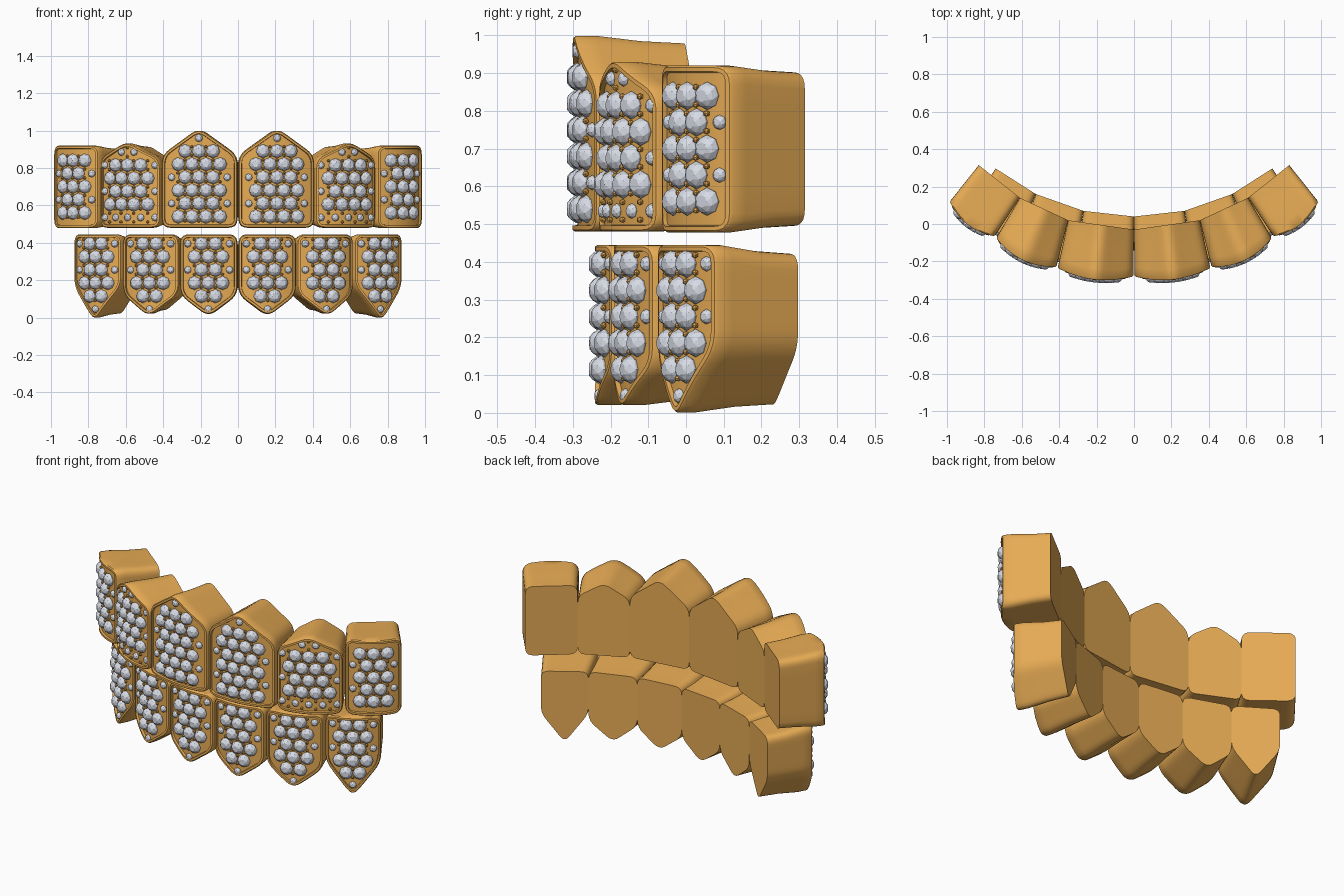
import bpy, bmesh, math
from mathutils import Vector, Matrix

if "Cube" in bpy.data.objects:
    bpy.data.objects.remove(bpy.data.objects["Cube"])


def material(name, col):
    m = bpy.data.materials.new(name)
    m.diffuse_color = (*col, 1)
    m.use_nodes = True
    m.node_tree.nodes["Principled BSDF"].inputs["Base Color"].default_value = m.diffuse_color
    return m


GOLD = material("gold", (0.80, 0.41, 0.09))
STONE = material("stone", (0.68, 0.71, 0.78))


def finish(bm, name, mat, smooth):
    bmesh.ops.recalc_face_normals(bm, faces=bm.faces)
    me = bpy.data.meshes.new(name)
    bm.to_mesh(me)
    bm.free()
    me.materials.append(mat)
    if smooth:
        me.shade_smooth()
        me.set_sharp_from_angle(angle=math.radians(35))
    ob = bpy.data.objects.new(name, me)
    bpy.context.collection.objects.link(ob)


def rounded(points, cut=0.05, arc=5, seg=6):
    """Convex polygon with rounded corners and subdivided straight sides."""
    pts = [Vector(p) for p in points]
    out = []
    for i, p in enumerate(pts):
        nxt, prv = pts[(i + 1) % len(pts)], pts[i - 1]
        a = p + (prv - p).normalized() * cut
        b = p + (nxt - p).normalized() * cut
        for k in range(arc + 1):
            t = k / arc
            out.append(a * (1 - t) ** 2 + p * 2 * t * (1 - t) + b * t * t)
        c = nxt + (p - nxt).normalized() * cut
        out += [b.lerp(c, k / seg) for k in range(1, seg)]
    return out


def inset(o, d):
    res = []
    for i, p in enumerate(o):
        t = (o[(i + 1) % len(o)] - o[i - 1]).normalized()
        res.append(p + Vector((-t.y, t.x)) * d)
    return res


def edge_distance(poly, p):
    best = 9
    for i, a in enumerate(poly):
        e = (Vector(poly[(i + 1) % len(poly)]) - Vector(a)).normalized()
        q = p - Vector(a)
        best = min(best, e.x * q.y - e.y * q.x)
    return best


def add_gem(bm, m, r):
    # faceted crown: girdle, two upper rings and a flat table
    rings = []
    for rad, h, turn in ((0.93, -0.2, 0), (1, 0.12, 0), (0.8, 0.5, 0.5), (0.45, 0.76, 0)):
        rings.append([bm.verts.new(m @ Vector((
            r * rad * math.cos((k + turn) * math.pi / 4),
            r * rad * math.sin((k + turn) * math.pi / 4), r * h))) for k in range(8)])
    a, b, c, d = rings
    for k in range(8):
        j = (k + 1) % 8
        bm.faces.new((a[k], a[j], b[j], b[k]))
        bm.faces.new((b[k], b[j], c[k]))
        bm.faces.new((c[k], b[j], c[j]))
        bm.faces.new((c[k], c[j], d[j]))
        bm.faces.new((c[k], d[j], d[k]))
    bm.faces.new(d)
    bm.faces.new(a[::-1])


def tooth(name, F0, F1, B0, B1, poly, bulge, zscale, row0, first_odd, margin):
    F0, F1, B0, B1 = (Vector((*p, 0)) for p in (F0, F1, B0, B1))
    hw = max(p[0] for p in poly)
    zs = [p[1] for p in poly]
    zm = (min(zs) + max(zs)) / 2
    along = (F1 - F0).normalized()
    n = Vector((along.y, -along.x, 0))
    depth = 0.013

    def place(u, z, t=0, off=0):
        a = (u / hw + 1) / 2
        p = F0.lerp(F1, a).lerp(B0.lerp(B1, a), t)
        p += n * (bulge * (1 - t) * (1 - (u / hw) ** 2) + off)
        p.z = z
        return p

    # gold cap: back, walls, raised rim, recessed curved panel
    bm = bmesh.new()
    o = rounded(poly)
    rim, panel = inset(o, 0.016), inset(o, 0.018)
    edge = inset(o, 0.005)
    loops = [
        [place(p.x, zm + (p.y - zm) * zscale, 1) for p in o],
        [place(p.x, zm + (p.y - zm) * (0.3 + 0.7 * zscale), 0.6) for p in o],
        [place(p.x, p.y, 0.2) for p in o],
        [place(p.x, p.y, 0.025) for p in o],
        [place(p.x, p.y) for p in edge],
        [place(p.x, p.y) for p in rim],
    ]
    for s in (1, 0.8, 0.6, 0.4, 0.2):
        loops.append([place(p.x * s, zm + (p.y - zm) * s, 0, -depth) for p in panel])
    rings = [[bm.verts.new(p) for p in lp] for lp in loops]
    N = len(o)
    for a, b in zip(rings, rings[1:]):
        for i in range(N):
            j = (i + 1) % N
            bm.faces.new((a[i], a[j], b[j], b[i]))
    bm.faces.new(rings[0][::-1])
    mid = bm.verts.new(place(0, zm, 0, -depth))
    for i in range(N):
        bm.faces.new((rings[-1][i], rings[-1][(i + 1) % N], mid))
    finish(bm, name + "_cap", GOLD, True)

    def frame(u, z):
        slope = -2 * bulge * u / hw ** 2
        x = (along + n * slope).normalized()
        w = Vector((x.y, -x.x, 0))
        m = Matrix((x, Vector((0, 0, 1)), w)).transposed().to_4x4()
        m.translation = place(u, z, 0, -depth)
        return m

    # honeycomb of stones, with small ones where the big ones do not fit
    gems, beads = bmesh.new(), bmesh.new()
    pitch, step = 0.075, 0.07
    for row in range(8):
        z = row0 + row * step
        odd = (row % 2 == 0) == first_odd
        us = [k * pitch + (0 if odd else pitch / 2) for k in range(-4, 4)]
        got = []
        for u in us:
            d = edge_distance(poly, Vector((u, z)))
            r = 0.037 if d >= 0.037 + margin else 0.02 if d >= 0.0305 else 0
            if r:
                got.append((u, r))
        if not got and edge_distance(poly, Vector((0, z))) > 0.03:
            got = [(0, 0.021)]
        for u, r in got:
            add_gem(gems, frame(u, z), r)
        # gold beads between neighbouring stones
        for (u, _), (v, _) in zip(got, got[1:]):
            for dz in (-step / 3, step / 3):
                m = frame((u + v) / 2, z + dz) @ Matrix.Translation((0, 0, 0.006))
                bmesh.ops.create_icosphere(beads, subdivisions=1, radius=0.009, matrix=m)
    finish(gems, name + "_stones", STONE, False)
    finish(beads, name + "_beads", GOLD, True)


def upper(hw, base, shoulder, apex):
    return [(-hw, base), (hw, base), (hw, shoulder), (0, apex), (-hw, shoulder)]


def lower(hw, shoulder, apex):
    return [(-hw, 0.445), (-hw, shoulder), (0, apex), (hw, shoulder), (hw, 0.445)]


# name, front points, back points, outline, bulge, back scale, first row, odd row first, margin
TEETH = [
    ("upper_centre", (0.003, -0.28), (0.408, -0.235), (0, -0.03), (0.352, 0.02),
     upper(0.205, 0.48, 0.87, 1.014), 0.04, 0.92, 0.54, False, 0.02),
    ("upper_middle", (0.415, -0.23), (0.737, -0.075), (0.352, 0.02), (0.61, 0.14),
     upper(0.181, 0.48, 0.85, 0.942), 0.045, 0.92, 0.535, True, 0.02),
    ("upper_outer", (0.745, -0.065), (0.985, 0.12), (0.61, 0.14), (0.83, 0.315),
     [(-0.155, 0.478), (0.155, 0.478), (0.155, 0.92), (-0.155, 0.92)],
     0.04, 0.92, 0.56, True, 0.02),
    ("lower_centre", (0.003, -0.225), (0.31, -0.195), (0, 0.04), (0.27, 0.07),
     lower(0.155, 0.12, 0.005), 0.03, 0.9, 0.045, True, 0.012),
    ("lower_middle", (0.316, -0.19), (0.615, -0.085), (0.27, 0.07), (0.525, 0.16),
     lower(0.158, 0.125, 0.005), 0.035, 0.9, 0.045, True, 0.012),
    ("lower_outer", (0.622, -0.075), (0.878, 0.08), (0.525, 0.16), (0.74, 0.297),
     [(-0.155, 0.445), (-0.155, 0.17), (0, -0.0185), (0.155, 0.17), (0.155, 0.445)],
     0.035, 0.9, 0.045, True, 0.012),
]

for name, f0, f1, b0, b1, poly, *rest in TEETH:
    # outlines run counter-clockwise
    area = sum(p[0] * q[1] - p[1] * q[0] for p, q in zip(poly, poly[1:] + poly[:1]))
    poly = poly if area > 0 else poly[::-1]
    tooth(name + "_right", f0, f1, b0, b1, poly, *rest)
    flip = [(-p[0], p[1]) for p in (f1, f0, b1, b0)]
    tooth(name + "_left", *flip, poly, *rest)
